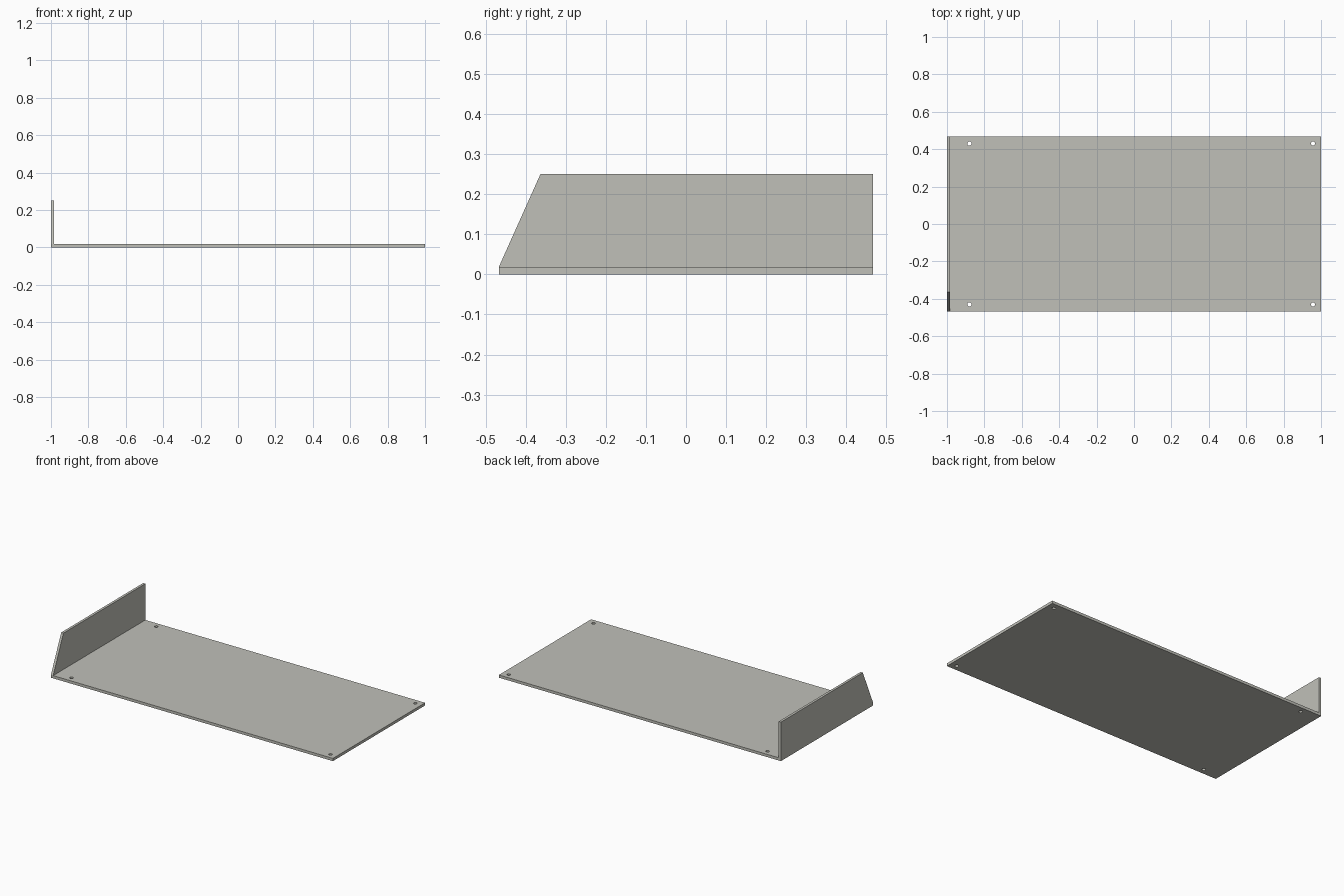
import bpy
import bmesh
from mathutils import Vector, Matrix

cube = bpy.data.objects.get("Cube")
if cube:
    bpy.data.objects.remove(cube, do_unlink=True)

HALF_X, HALF_Y = 1.0, 0.467
HEIGHT = 0.25
SHEET = 0.0175
WALL = 0.016
HOLE_RADIUS = 0.011

# Single painted-metal colour
metal = bpy.data.materials.new("warm_grey_metal")
colour = (0.53, 0.53, 0.485, 1.0)
metal.use_nodes = True
metal.diffuse_color = colour
metal.node_tree.nodes["Principled BSDF"].inputs["Base Color"].default_value = colour


def add_object(name, bm):
    bmesh.ops.recalc_face_normals(bm, faces=bm.faces)
    mesh = bpy.data.meshes.new(name)
    bm.to_mesh(mesh)
    bm.free()
    mesh.materials.append(metal)
    obj = bpy.data.objects.new(name, mesh)
    bpy.context.collection.objects.link(obj)
    return obj


# Bent sheet: L-shaped section extruded from front to back
bm = bmesh.new()
section = [(-HALF_X, 0), (HALF_X, 0), (HALF_X, SHEET),
           (-HALF_X + WALL, SHEET), (-HALF_X + WALL, HEIGHT), (-HALF_X, HEIGHT)]
face = bm.faces.new([bm.verts.new((x, -HALF_Y, z)) for x, z in section])
swept = bmesh.ops.extrude_face_region(bm, geom=[face])["geom"]
bmesh.ops.translate(bm, vec=(0, 2 * HALF_Y, 0),
                    verts=[v for v in swept if isinstance(v, bmesh.types.BMVert)])
bmesh.ops.recalc_face_normals(bm, faces=bm.faces)

# Sloped front end of the upright wall
low = Vector((0, -HALF_Y, SHEET + 0.0005))
high = Vector((0, -0.363, HEIGHT))
slope = high - low
bmesh.ops.bisect_plane(bm, geom=bm.verts[:] + bm.edges[:] + bm.faces[:],
                       plane_co=low, plane_no=(0, -slope.z, slope.y),
                       clear_outer=True)
bmesh.ops.holes_fill(bm, edges=[e for e in bm.edges if e.is_boundary])
shelf = add_object("shelf_with_side_wall", bm)

# Four mounting holes through the base
bm = bmesh.new()
for x in (-0.88, 0.957):
    for y in (-0.43, 0.43):
        bmesh.ops.create_cone(bm, cap_ends=True, segments=24, depth=0.2,
                              radius1=HOLE_RADIUS, radius2=HOLE_RADIUS,
                              matrix=Matrix.Translation((x, y, 0)))
cutter = add_object("hole_cutter", bm)
cutter.hide_render = True

holes = shelf.modifiers.new("mounting_holes", 'BOOLEAN')
holes.operation = 'DIFFERENCE'
holes.solver = 'EXACT'
holes.object = cutter
bpy.context.view_layer.objects.active = shelf
shelf.select_set(True)
bpy.ops.object.modifier_apply(modifier=holes.name)
bpy.data.objects.remove(cutter, do_unlink=True)
